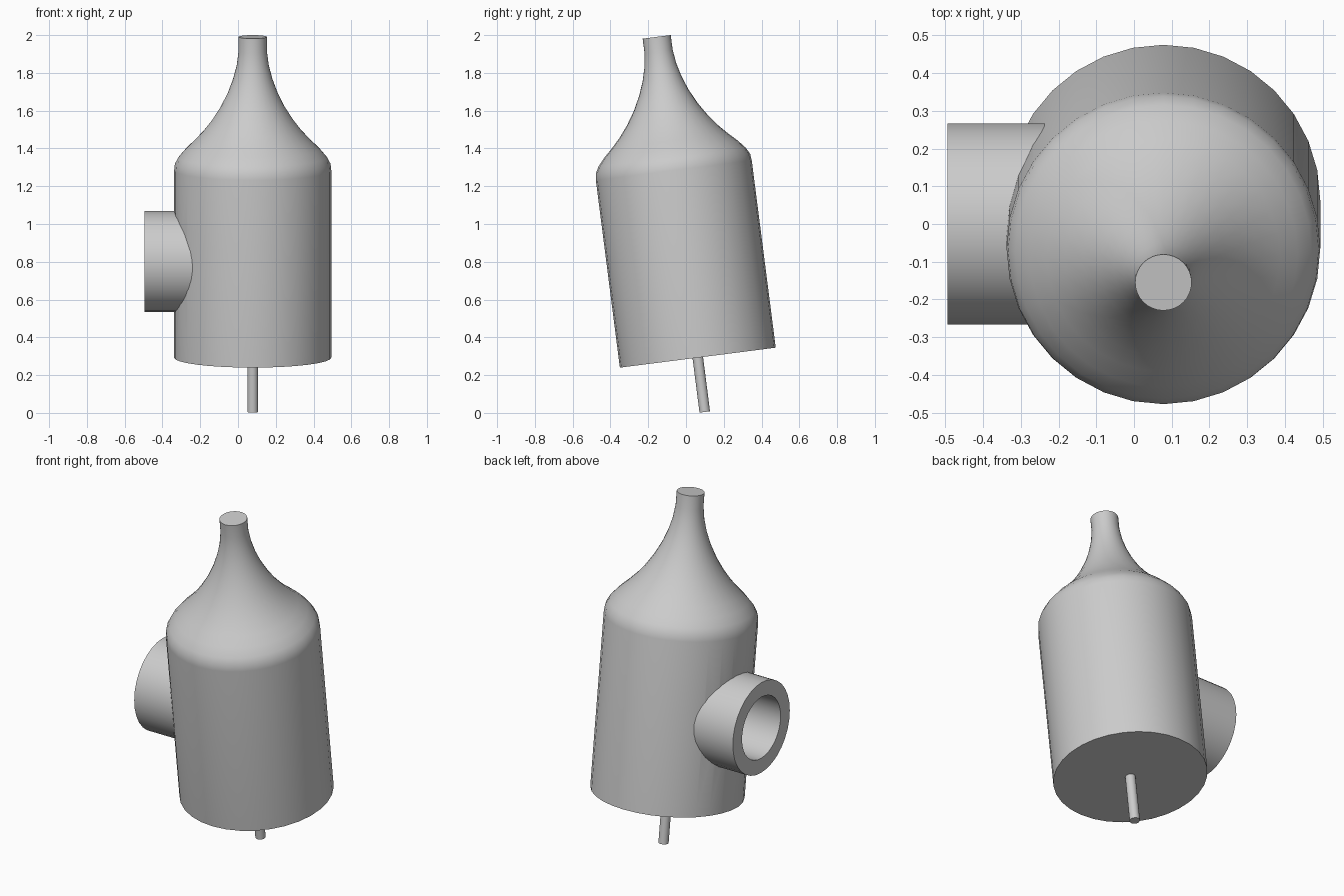
import bpy, bmesh, math
from mathutils import Matrix

cube = bpy.data.objects.get("Cube")
if cube:
    bpy.data.objects.remove(cube, do_unlink=True)

grey = bpy.data.materials.new("light grey")
grey.use_nodes = True
colour = (0.6, 0.6, 0.6, 1)
grey.diffuse_color = colour
grey.node_tree.nodes["Principled BSDF"].inputs["Base Color"].default_value = colour


def lathe(name, profile, matrix, sides):
    """Spin (radius, height) points around z, weld the seam and place the part."""
    bm = bmesh.new()
    verts = [bm.verts.new((r, 0, h)) for r, h in profile]
    edges = [bm.edges.new(pair) for pair in zip(verts, verts[1:])]
    bmesh.ops.spin(bm, geom=verts + edges, cent=(0, 0, 0), axis=(0, 0, 1),
                   angle=math.tau, steps=sides, use_duplicate=False)
    bmesh.ops.remove_doubles(bm, verts=bm.verts, dist=0.0001)
    bmesh.ops.recalc_face_normals(bm, faces=bm.faces)
    bm.transform(matrix)
    mesh = bpy.data.meshes.new(name)
    bm.to_mesh(mesh)
    bm.free()
    mesh.materials.append(grey)
    obj = bpy.data.objects.new(name, mesh)
    bpy.context.collection.objects.link(obj)
    return obj


def activate(obj):
    bpy.ops.object.select_all(action='DESELECT')
    obj.select_set(True)
    bpy.context.view_layer.objects.active = obj


tilted = Matrix.Translation((0.078, 0.0625, 0.2925)) @ Matrix.Rotation(math.radians(7.3), 4, 'X')
sideways = Matrix.Translation((0, 0, 0.802)) @ Matrix.Rotation(math.radians(-90), 4, 'Y')

# Leaning bottle body with rounded shoulder and flared neck
body = lathe("bottle_body", [
    (0, 0), (0.416, 0), (0.416, 1.0), (0.412, 1.035), (0.393, 1.07),
    (0.356, 1.113), (0.31, 1.157), (0.262, 1.208), (0.215, 1.268),
    (0.17, 1.338), (0.131, 1.416), (0.104, 1.488), (0.085, 1.56),
    (0.075, 1.635), (0.075, 1.712), (0, 1.712)], tilted, 32)

# Thin rod below the base
rod = lathe("bottom_rod", [(0, -0.29), (0.028, -0.29), (0.028, 0.01), (0, 0.01)], tilted, 16)

# Side collar with a deep round bore
collar = lathe("side_collar", [
    (0, 0), (0.267, 0), (0.267, 0.494), (0.181, 0.494),
    (0.181, 0.04), (0, 0.04)], sideways, 32)

# Opening in the body wall where the collar enters
cutter = lathe("bore_cutter", [(0, 0.02), (0.225, 0.02), (0.225, 0.6), (0, 0.6)], sideways, 32)
cutter.hide_render = True
cut = body.modifiers.new("bore", 'BOOLEAN')
cut.operation = 'DIFFERENCE'
cut.object = cutter
activate(body)
bpy.ops.object.modifier_apply(modifier=cut.name)
bpy.data.objects.remove(cutter, do_unlink=True)

for part in (body, rod, collar):
    activate(part)
    bpy.ops.object.shade_smooth_by_angle(angle=math.radians(35))
